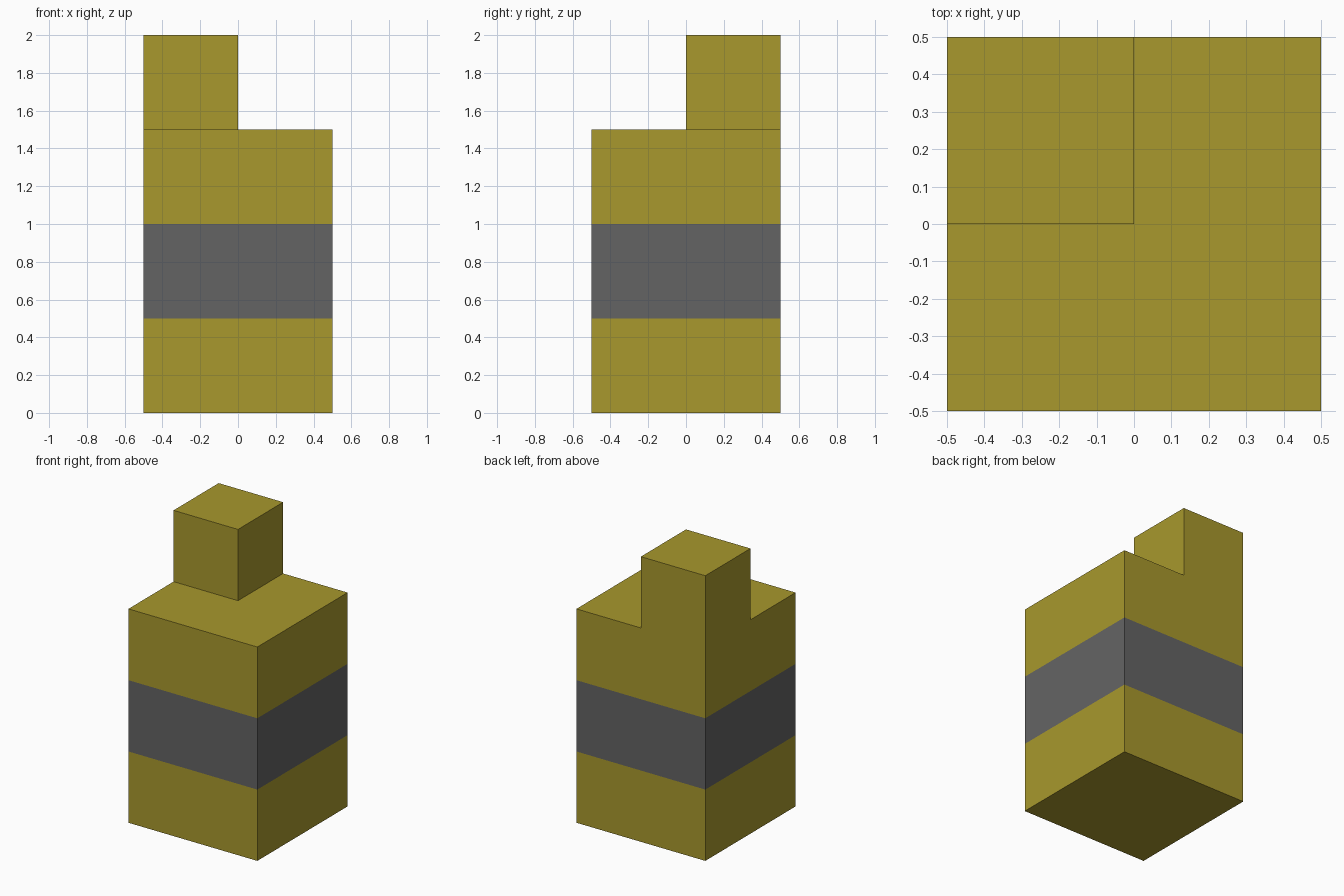
import bpy, bmesh
from mathutils import Matrix

if "Cube" in bpy.data.objects:
    bpy.data.objects.remove(bpy.data.objects["Cube"])


def material(name, color):
    m = bpy.data.materials.new(name)
    m.diffuse_color = (*color, 1.0)
    m.use_nodes = True
    m.node_tree.nodes["Principled BSDF"].inputs["Base Color"].default_value = m.diffuse_color
    return m


olive = material("olive_yellow", (0.392, 0.314, 0.026))
grey = material("dark_grey", (0.127, 0.127, 0.127))

# Main block, 1 x 1 x 1.5, cut at the band edges and into quarters
bm = bmesh.new()
bmesh.ops.create_cube(bm, size=1.0, matrix=Matrix.Translation((0, 0, 0.75)) @ Matrix.Diagonal((1, 1, 1.5, 1)))
cuts = [((0, 0, 0.5), (0, 0, 1)), ((0, 0, 1), (0, 0, 1)),
        ((0, 0, 0), (1, 0, 0)), ((0, 0, 0), (0, 1, 0))]
for co, no in cuts:
    bmesh.ops.bisect_plane(bm, geom=bm.verts[:] + bm.edges[:] + bm.faces[:],
                           plane_co=co, plane_no=no)

# Small corner block raised from the back left quarter of the top
corner = [f for f in bm.faces if f.normal.z > 0.9
          and f.calc_center_median().x < 0 and f.calc_center_median().y > 0]
raised = bmesh.ops.extrude_discrete_faces(bm, faces=corner)["faces"]
bmesh.ops.translate(bm, verts=list({v for f in raised for v in f.verts}), vec=(0, 0, 0.5))
bmesh.ops.remove_doubles(bm, verts=bm.verts[:], dist=1e-5)
bmesh.ops.recalc_face_normals(bm, faces=bm.faces[:])

# Grey band around the middle, chosen by height
for f in bm.faces:
    f.material_index = 1 if 0.5 < f.calc_center_median().z < 1.0 else 0

mesh = bpy.data.meshes.new("stepped_block")
bm.to_mesh(mesh)
bm.free()
mesh.materials.append(olive)
mesh.materials.append(grey)
block = bpy.data.objects.new("stepped_block", mesh)
bpy.context.collection.objects.link(block)
